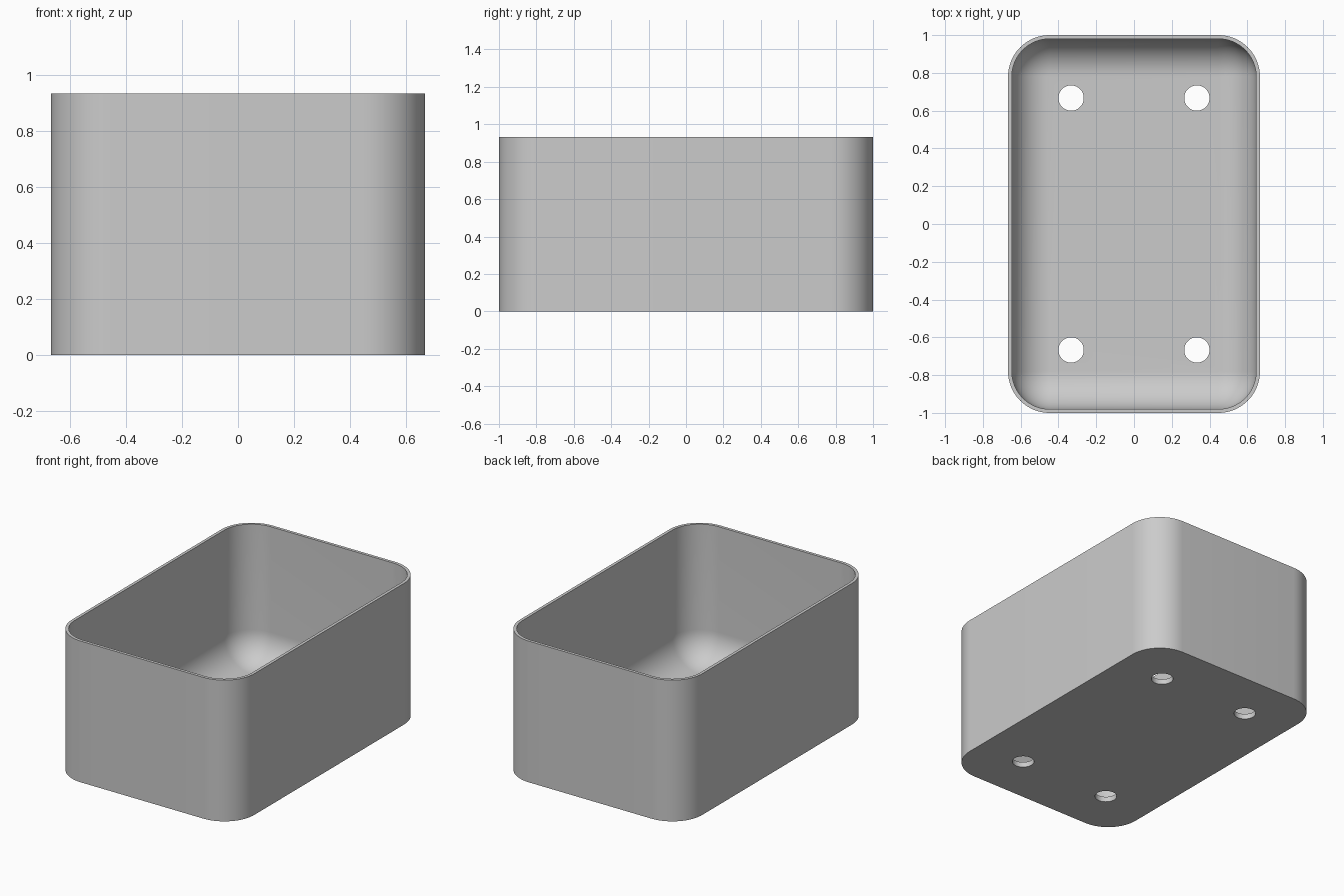
import bpy, bmesh
from math import sin, cos, pi

if "Cube" in bpy.data.objects:
    bpy.data.objects.remove(bpy.data.objects["Cube"], do_unlink=True)

HALF_X, HALF_Y, HEIGHT = 0.667, 1.0, 0.933
WALL, FLOOR = 0.02, 0.035
CORNER, FILLET = 0.22, 0.2
STEPS = 16

grey = bpy.data.materials.new("light grey")
grey.use_nodes = True
colour = (0.6, 0.6, 0.6, 1)
grey.diffuse_color = colour
grey.node_tree.nodes["Principled BSDF"].inputs["Base Color"].default_value = colour


def ring(bm, inset, z):
    """Rounded rectangle, moved inwards by inset, at height z."""
    r = CORNER - inset
    verts = []
    for quarter, (sx, sy) in enumerate([(1, 1), (-1, 1), (-1, -1), (1, -1)]):
        for i in range(STEPS + 1):
            a = (quarter + i / STEPS) * pi / 2
            verts.append(bm.verts.new((sx * (HALF_X - CORNER) + r * cos(a),
                                       sy * (HALF_Y - CORNER) + r * sin(a), z)))
    return verts


# Section from the outer base up over the rim and down the inner fillet
section = [(0, 0), (0, HEIGHT), (WALL, HEIGHT)]
for i in range(STEPS + 1):
    a = i / STEPS * pi / 2
    section.append((WALL + FILLET * (1 - cos(a)), FLOOR + FILLET * (1 - sin(a))))

# Hollow tray body
bm = bmesh.new()
rings = [ring(bm, d, z) for d, z in section]
for low, high in zip(rings, rings[1:]):
    for i in range(len(low)):
        j = (i + 1) % len(low)
        bm.faces.new((low[i], low[j], high[j], high[i]))
bm.faces.new(rings[0][::-1])
bm.faces.new(rings[-1])
bmesh.ops.remove_doubles(bm, verts=bm.verts, dist=0.0001)
bmesh.ops.recalc_face_normals(bm, faces=bm.faces)
mesh = bpy.data.meshes.new("tray")
bm.to_mesh(mesh)
bm.free()
mesh.materials.append(grey)
tray = bpy.data.objects.new("tray", mesh)
bpy.context.collection.objects.link(tray)

# Four drain holes through the floor
for sx in (-1, 1):
    for sy in (-1, 1):
        bpy.ops.mesh.primitive_cylinder_add(vertices=48, radius=0.067, depth=0.3,
                                            location=(sx * 0.333, sy * 0.667, 0))
        cutter = bpy.context.object
        cutter.name = "hole_cutter"
        cutter.hide_render = True
        cutter.data.materials.append(grey)
        bpy.context.view_layer.objects.active = tray
        mod = tray.modifiers.new("hole", "BOOLEAN")
        mod.operation = "DIFFERENCE"
        mod.solver = "EXACT"
        mod.object = cutter
        bpy.ops.object.modifier_apply(modifier=mod.name)
        bpy.data.objects.remove(cutter, do_unlink=True)

bpy.ops.object.select_all(action="DESELECT")
tray.select_set(True)
bpy.context.view_layer.objects.active = tray
bpy.ops.object.shade_smooth_by_angle(angle=0.6)
